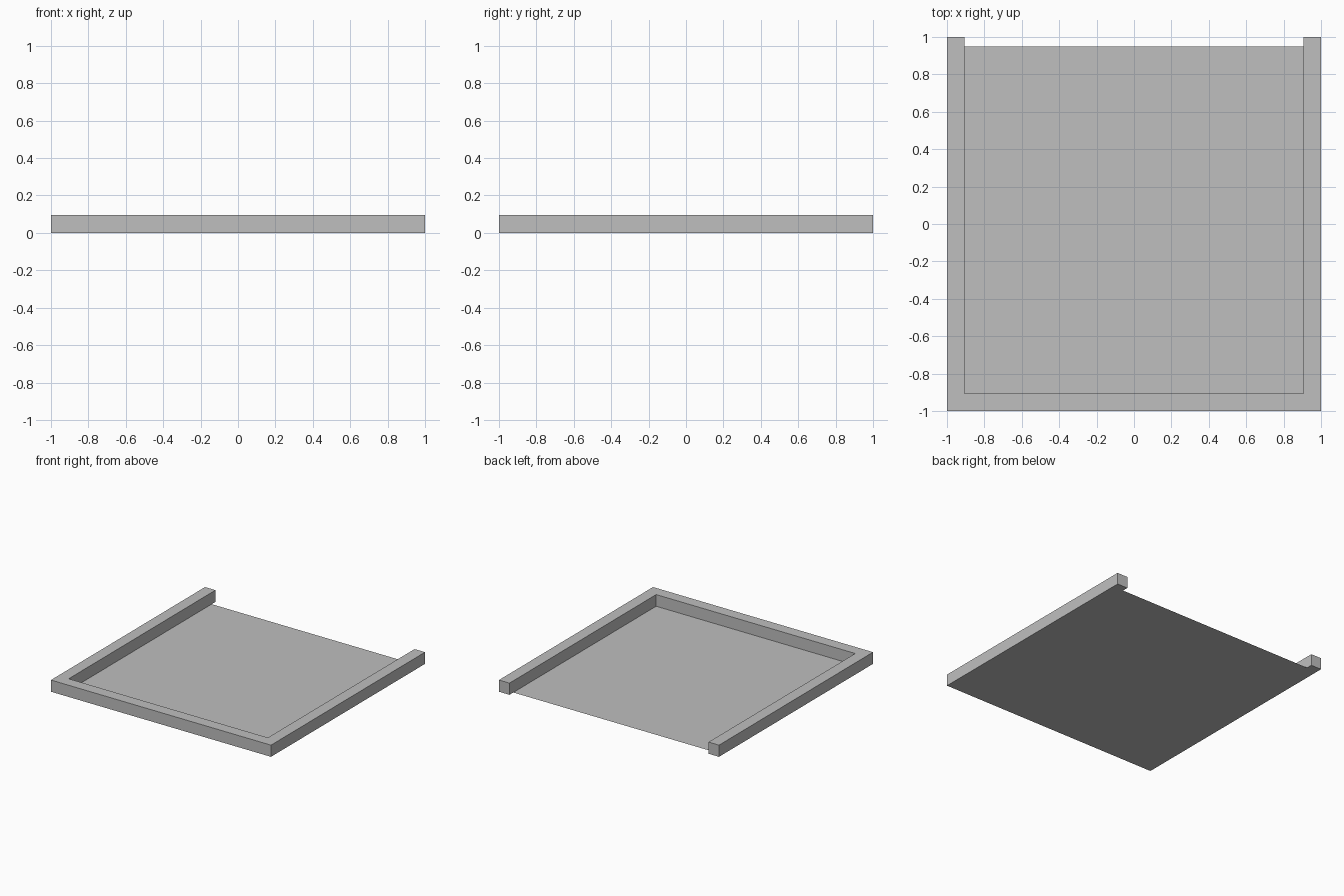
import bpy
import bmesh

cube = bpy.data.objects.get("Cube")
if cube:
    bpy.data.objects.remove(cube, do_unlink=True)

HALF, INNER, FLOOR_BACK, HEIGHT = 1.0, 0.905, 0.95, 0.096

grey = bpy.data.materials.new("light_grey")
grey.use_nodes = True
colour = (0.52, 0.52, 0.52, 1)
grey.diffuse_color = colour
grey.node_tree.nodes["Principled BSDF"].inputs["Base Color"].default_value = colour


def flat_part(name, outline, height=0):
    """Make a face from an outline on the ground and raise it if it has height."""
    bm = bmesh.new()
    face = bm.faces.new([bm.verts.new((x, y, 0)) for x, y in outline])
    if height:
        raised = bmesh.ops.extrude_face_region(bm, geom=[face], use_keep_orig=True)
        verts = [v for v in raised["geom"] if isinstance(v, bmesh.types.BMVert)]
        bmesh.ops.translate(bm, verts=verts, vec=(0, 0, height))
        bmesh.ops.recalc_face_normals(bm, faces=bm.faces)
    mesh = bpy.data.meshes.new(name)
    bm.to_mesh(mesh)
    bm.free()
    mesh.materials.append(grey)
    obj = bpy.data.objects.new(name, mesh)
    bpy.context.collection.objects.link(obj)
    return obj


# Raised rim on three sides, open at the back
right_half = [(-INNER, -INNER), (-INNER, HALF), (-HALF, HALF), (-HALF, -HALF)]
left_half = [(-x, y) for x, y in reversed(right_half)]
flat_part("rim", right_half + left_half, HEIGHT)

# Thin floor sheet between the rim walls, stopping short of the back ends
flat_part("floor", [(-INNER, -INNER), (INNER, -INNER),
                    (INNER, FLOOR_BACK), (-INNER, FLOOR_BACK)])
